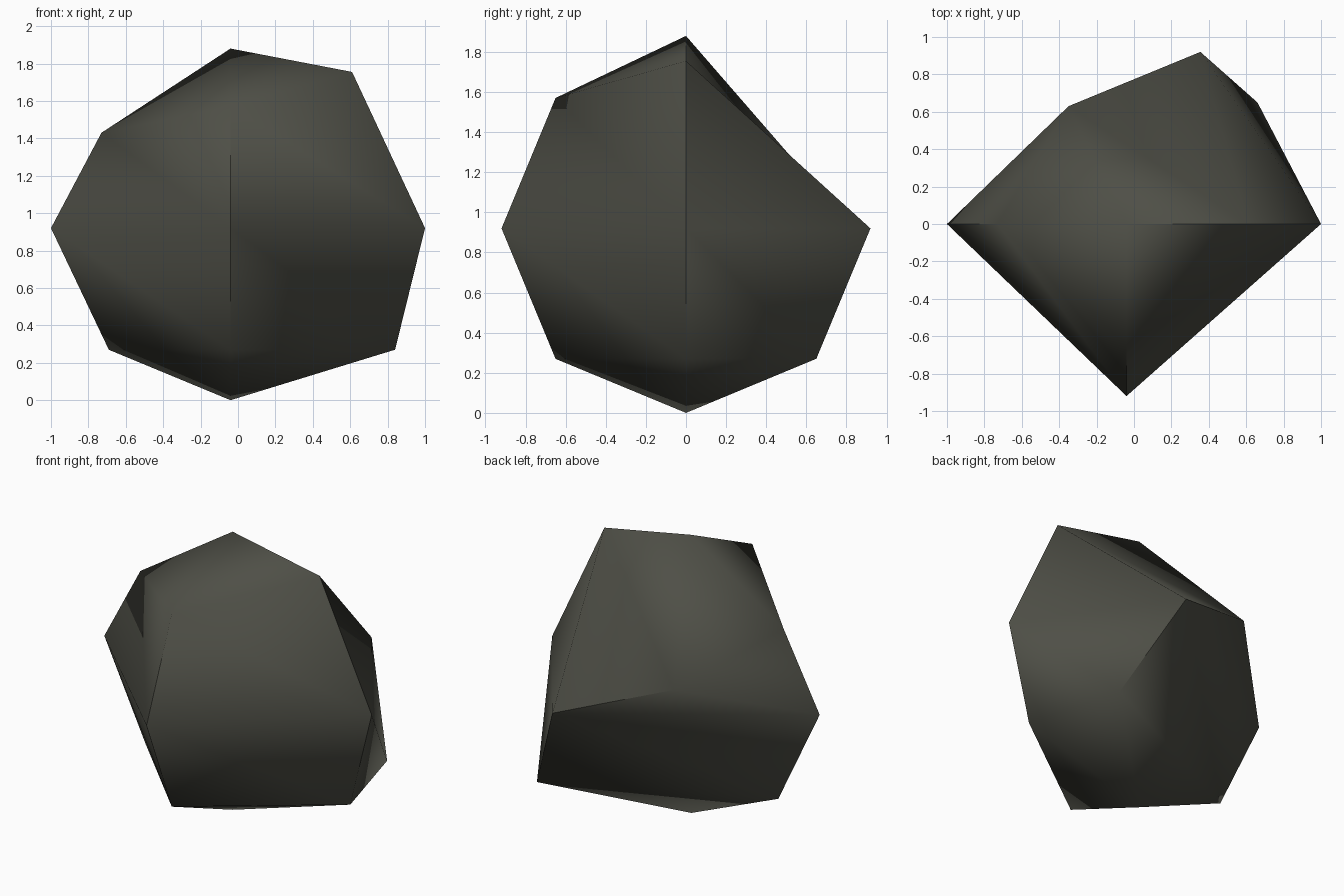
import bpy, bmesh, math
from mathutils import Vector

if "Cube" in bpy.data.objects:
    bpy.data.objects.remove(bpy.data.objects["Cube"])

# Single dark stone colour
stone = bpy.data.materials.new("dark_stone")
stone.diffuse_color = (0.077, 0.078, 0.062, 1)
stone.use_nodes = True
stone.node_tree.nodes["Principled BSDF"].inputs["Base Color"].default_value = stone.diffuse_color

# Boulder: a four-sided, four-step ball with a few corners pushed out of place
R, C, SIDES = 0.92, Vector((-0.04, 0, 0.92)), 4
# keys: (ring, side); rings go low, middle, high; sides go right, back, left, front
moved = {
    (0, 0): (0.84, 0, 0.27), (0, 1): (0.66, 0.65, 0.27),
    (1, 0): (1.0, 0, 0.92), (1, 1): (0.355, 0.92, 0.92), (1, 2): (-1.0, 0, 0.92),
    (2, 0): (0.61, 0, 1.755), (2, 1): (-0.35, 0.63, 1.155), (2, 2): (-0.73, 0, 1.43),
}

bm = bmesh.new()
bottom = bm.verts.new((-0.04, 0, 0))
top = bm.verts.new((-0.04, 0, 1.88))
rings = []
for i in range(3):
    lat = math.radians(45 * (i - 1))
    ring = []
    for j in range(SIDES):
        a = math.tau * j / SIDES
        p = C + R * Vector((math.cos(lat) * math.cos(a), math.cos(lat) * math.sin(a), math.sin(lat)))
        ring.append(bm.verts.new(moved.get((i, j), p)))
    rings.append(ring)

# Skin: caps, then bands split along a consistent diagonal
for j in range(SIDES):
    k = (j + 1) % SIDES
    bm.faces.new((bottom, rings[0][k], rings[0][j]))
    bm.faces.new((top, rings[2][j], rings[2][k]))
    for lo, hi in zip(rings, rings[1:]):
        bm.faces.new((lo[j], lo[k], hi[j]))
        bm.faces.new((lo[k], hi[k], hi[j]))

mesh = bpy.data.meshes.new("boulder")
bm.to_mesh(mesh)
bm.free()
mesh.materials.append(stone)
boulder = bpy.data.objects.new("boulder", mesh)
bpy.context.collection.objects.link(boulder)

# Soft shading with only the steep ridges kept crisp
bpy.context.view_layer.objects.active = boulder
boulder.select_set(True)
bpy.ops.object.shade_smooth_by_angle(angle=math.radians(60))
